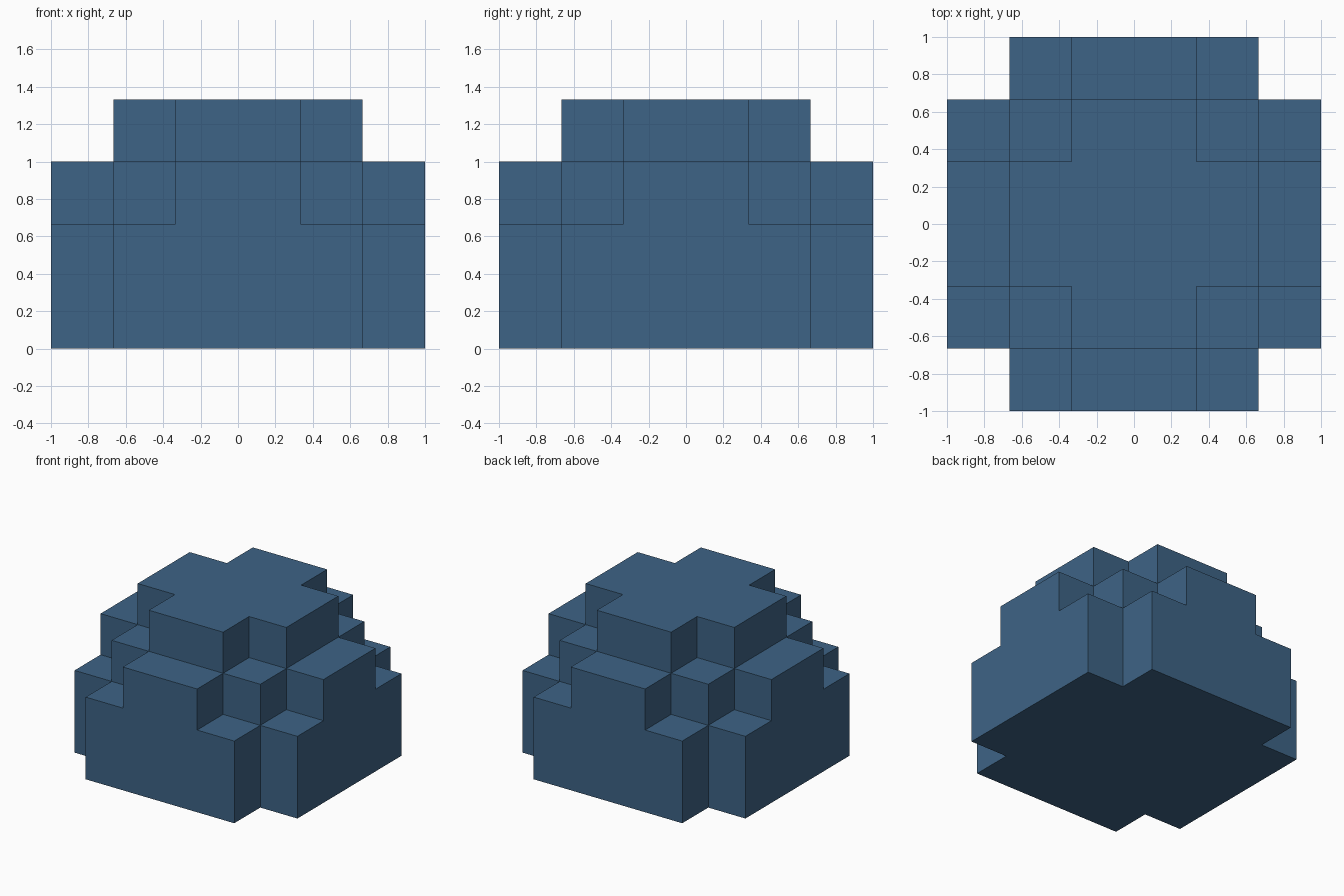
import bpy, bmesh, math
from mathutils import Vector

if "Cube" in bpy.data.objects:
    bpy.data.objects.remove(bpy.data.objects["Cube"])

UNIT = 1 / 3
HEIGHTS = {2: 4, 3: 4, 4: 3, 5: 2}   # column height by sum of the x and y ring numbers


def filled(c):
    """True if the block centred at c (in grid units) belongs to the mound."""
    rings = math.ceil(abs(c.x)) + math.ceil(abs(c.y))
    inside = max(abs(c.x), abs(c.y)) < 3
    return inside and 0 < c.z < HEIGHTS.get(rings, 0)


# Stepped mound: only the exposed sides of the grid blocks are made
bm = bmesh.new()
axes = [Vector((1, 0, 0)), Vector((0, 1, 0)), Vector((0, 0, 1))]
for i in range(-3, 3):
    for j in range(-3, 3):
        for k in range(4):
            c = Vector((i + 0.5, j + 0.5, k + 0.5))
            if not filled(c):
                continue
            for a in range(3):
                for side in (-1, 1):
                    n = axes[a] * side
                    if filled(c + n):
                        continue
                    u, v = axes[(a + 1) % 3] * side / 2, axes[(a + 2) % 3] / 2
                    m = c + n / 2
                    bm.faces.new([bm.verts.new(p * UNIT) for p in
                                  (m - u - v, m + u - v, m + u + v, m - u + v)])

# Weld the blocks and merge coplanar squares into large flat faces
bmesh.ops.remove_doubles(bm, verts=bm.verts, dist=0.001)
bmesh.ops.dissolve_limit(bm, angle_limit=0.01, verts=bm.verts, edges=bm.edges)
bmesh.ops.recalc_face_normals(bm, faces=bm.faces)

mesh = bpy.data.meshes.new("stepped_mound")
bm.to_mesh(mesh)
bm.free()

blue = bpy.data.materials.new("slate blue")
blue.diffuse_color = (0.048, 0.126, 0.236, 1)
blue.use_nodes = True
blue.node_tree.nodes["Principled BSDF"].inputs["Base Color"].default_value = blue.diffuse_color
mesh.materials.append(blue)

mound = bpy.data.objects.new("stepped_mound", mesh)
bpy.context.collection.objects.link(mound)
